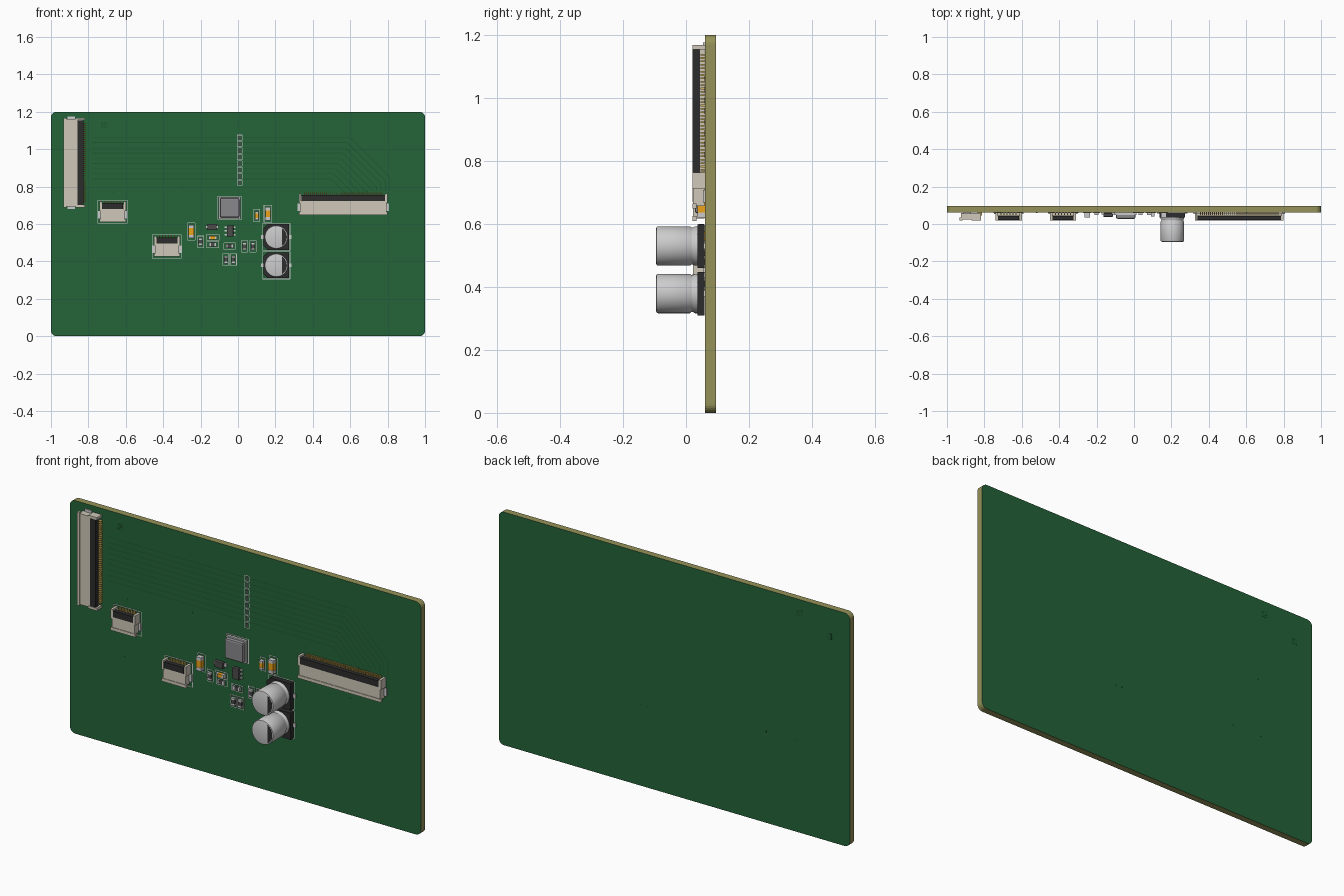
import bpy, bmesh
from math import sin, cos, pi, radians
from mathutils import Matrix

if "Cube" in bpy.data.objects:
    bpy.data.objects.remove(bpy.data.objects["Cube"])

FRONT, BACK = 0.061, 0.095     # board faces along y


def mat(name, r, g, b):
    m = bpy.data.materials.new(name)
    m.diffuse_color = (r, g, b, 1)
    m.use_nodes = True
    m.node_tree.nodes["Principled BSDF"].inputs["Base Color"].default_value = m.diffuse_color
    return m


GREEN = mat("solder_mask", 0.018, 0.125, 0.04)
TRACE = mat("trace_green", 0.012, 0.095, 0.03)
EDGE = mat("fibreglass", 0.30, 0.29, 0.10)
WHITE = mat("silkscreen", 0.75, 0.78, 0.75)
BEIGE = mat("beige_plastic", 0.62, 0.58, 0.48)
BLACK = mat("black_plastic", 0.025, 0.025, 0.025)
GOLD = mat("gold", 0.65, 0.45, 0.10)
ORANGE = mat("ceramic_orange", 0.85, 0.36, 0.01)
TIN = mat("tin", 0.55, 0.55, 0.55)
CAN = mat("aluminium", 0.62, 0.62, 0.63)
DARK = mat("dark_grey", 0.07, 0.07, 0.07)
FERRITE = mat("ferrite", 0.25, 0.25, 0.26)


def finish(name, bm, material, bevel=0, smooth=False):
    bmesh.ops.recalc_face_normals(bm, faces=bm.faces)
    me = bpy.data.meshes.new(name)
    bm.to_mesh(me)
    bm.free()
    ob = bpy.data.objects.new(name, me)
    bpy.context.collection.objects.link(ob)
    me.materials.append(material)
    if bevel:
        mod = ob.modifiers.new("bevel", "BEVEL")
        mod.width, mod.segments = bevel, 2
    if smooth:
        bpy.ops.object.select_all(action='DESELECT')
        ob.select_set(True)
        bpy.context.view_layer.objects.active = ob
        bpy.ops.object.shade_smooth_by_angle(angle=radians(35))
    return ob


def boxes(name, items, material, matrix=Matrix(), bevel=0):
    """One object from boxes given as (x0, x1, y0, y1, z0, z1)."""
    bm = bmesh.new()
    for x0, x1, y0, y1, z0, z1 in items:
        m = Matrix.Translation(((x0 + x1) / 2, (y0 + y1) / 2, (z0 + z1) / 2))
        s = Matrix.Diagonal((x1 - x0, y1 - y0, z1 - z0, 1))
        bmesh.ops.create_cube(bm, size=1, matrix=matrix @ m @ s)
    return finish(name, bm, material, bevel)


def plate(name, pts, y0, y1, material):
    """Outline in x, z extruded from y0 to y1."""
    bm = bmesh.new()
    f = bm.faces.new([bm.verts.new((x, y0, z)) for x, z in pts])
    r = bmesh.ops.extrude_face_region(bm, geom=[f])
    verts = [v for v in r["geom"] if isinstance(v, bmesh.types.BMVert)]
    bmesh.ops.translate(bm, verts=verts, vec=(0, y1 - y0, 0))
    return finish(name, bm, material)


# Board with rounded corners, green faces and bare edge
R, outline = 0.03, []
for cx, cz, a0 in ((1 - R, 1.2 - R, 0), (R - 1, 1.2 - R, 90), (R - 1, R, 180), (1 - R, R, 270)):
    outline += [(cx + R * cos(radians(a0 + 15 * i)), cz + R * sin(radians(a0 + 15 * i))) for i in range(7)]
board = plate("circuit_board", outline, FRONT, BACK, EDGE)
board.data.materials.append(GREEN)
for p in board.data.polygons:
    p.material_index = int(abs(p.normal.y) > 0.9)

# Copper traces fanning from the long connector to the right
bm = bmesh.new()
for i in range(9):
    z, d = 0.84 + 0.028 * i, 0.024 * i
    path = [(-0.78, z), (0.50 + d / 2, z), (0.62 + d, z - 0.12 - d / 2), (0.62 + d, 0.78)]
    for (xa, za), (xb, zb) in zip(path, path[1:]):
        dx, dz = xb - xa, zb - za
        n = 0.002 / (dx * dx + dz * dz) ** 0.5
        bm.faces.new([bm.verts.new((x + s * -dz * n, FRONT - 0.0008, zz + s * dx * n))
                      for x, zz, s in ((xa, za, 1), (xb, zb, 1), (xb, zb, -1), (xa, za, -1))])
finish("traces", bm, TRACE)

# Via clusters and vias visible on both faces
vias = [(cx + 0.012 * i, cz + 0.012 * j) for cx, cz in ((-0.716, 1.13), (-0.89, 1.055))
        for i in (-1, 0, 1) for j in (-1, 0, 1)]
vias += [(-0.67, 0.77), (-0.52, 0.47), (-0.69, 0.47), (0.15, 0.42), (0.19, 0.42), (0.6, 0.6), (-0.3, 0.8)]
boxes("vias", [(x - .004, x + .004, FRONT - .001, BACK + .0005, z - .004, z + .004) for x, z in vias], TRACE)


# Ribbon connectors: pins point to local +z
def connector(name, x, z, w, h, pins, turn=0):
    m = Matrix.Translation((x, 0, z)) @ Matrix.Rotation(radians(turn), 4, 'Y')
    a, b = w / 2, h / 2
    body = [(-a + .006, a - .006, .023, .058, -b + .008, b - .04),
            (-a, a, .020, .034, -b, -b + .016),
            (-a + .006, a - .006, .045, .058, b - .04, b - .012)]
    for s in (-1, 1):
        e = sorted((s * a, s * (a - .013)))
        body.append((e[0], e[1], .020, .060, b - .05, b))
    boxes(name + "_housing", body, BEIGE, m)
    boxes(name + "_latch", [(-a + .014, a - .014, .021, .044, b - .04, b - .008)], BLACK, m)
    step = (w - .06) / (pins - 1)
    boxes(name + "_pins", [(-a + .03 + i * step - .0025, -a + .03 + i * step + .0025, .046, .0605,
                            b - .02, b + .004) for i in range(pins)], GOLD, m)
    boxes(name + "_tabs", [(s * a - .008, s * a + .008, .054, .0605, -b + .02, -b + .06)
                           for s in (-1, 1)], TIN, m)


connector("camera_side_connector", -0.875, 0.928, 0.48, 0.115, 40, 90)
connector("touch_connector_upper", -0.67, 0.665, 0.14, 0.11, 6)
connector("touch_connector_lower", -0.38, 0.48, 0.14, 0.11, 6)
connector("display_connector", 0.5625, 0.706, 0.475, 0.115, 40)

# Power inductor
ix, iz = -0.045, 0.686
boxes("inductor_base", [(ix - .058, ix + .058, .048, .0605, iz - .058, iz + .058)], TIN)
boxes("inductor_core", [(ix - .052, ix + .052, .028, .055, iz - .052, iz + .052)], FERRITE, bevel=.008)

# Electrolytic capacitors
profile = [(0.056, -.095), (0.0605, -.0935), (0.0625, -.089), (0.0625, .012), (0.059, .017),
           (0.059, .023), (0.0625, .028), (0.0625, .037)]
N = 48
for n, cz in (("upper", 0.53), ("lower", 0.379)):
    cx, h, c = 0.205, 0.069, 0.022
    bm = bmesh.new()
    rings = [[bm.verts.new((cx + r * cos(2 * pi * i / N), y, cz + r * sin(2 * pi * i / N)))
              for i in range(N)] for r, y in profile]
    for ra, rb in zip(rings, rings[1:]):
        for i in range(N):
            bm.faces.new((ra[i], ra[(i + 1) % N], rb[(i + 1) % N], rb[i]))
    bm.faces.new(rings[0])
    bm.faces.new(rings[-1])
    finish(n + "_capacitor_can", bm, CAN, smooth=True)
    plate(n + "_capacitor_base", [(cx + h, cz - h), (cx + h, cz + h), (cx - h + c, cz + h), (cx - h, cz + h - c),
                                  (cx - h, cz - h + c), (cx - h + c, cz - h)], .036, .059, BLACK)
    # polarity mark on the end of the can
    arc = [radians(-58 + 116 * i / 14) for i in range(15)]
    plate(n + "_capacitor_mark", [(cx + .056 * cos(a), cz + .056 * sin(a)) for a in arc],
          -.0955, -.094, BLACK)
    boxes(n + "_capacitor_leads", [(cx + s * .06 - .022, cx + s * .06 + .022, .056, .0605, cz - .01, cz + .01)
                                   for s in (-1, 1)], TIN)

silk = []


def frame(x, z, w, h, t=.003):
    y0, y1, a, b = FRONT - .0012, FRONT, w / 2, h / 2
    for s in (-1, 1):
        silk.append((x + s * a - t / 2, x + s * a + t / 2, y0, y1, z - b, z + b))
        silk.append((x - a, x + a, y0, y1, z + s * b - t / 2, z + s * b + t / 2))


# Chip parts: body with two tinned ends, printed outline
def chip(name, x, z, w, l, y, material, turn=0):
    m = Matrix.Translation((x, 0, z)) @ Matrix.Rotation(radians(turn), 4, 'Y')
    a, b, e = w / 2, l / 2, l * .24
    boxes(name + "_body", [(-a, a, y, .0605, -b + e, b - e)], material, m)
    boxes(name + "_ends", [(-a - .001, a + .001, y - .001, .0605, *sorted((s * b, s * (b - e))))
                           for s in (-1, 1)], TIN, m)
    fw, fl = w + .014, l + .022
    frame(x, z, *((fl, fw) if turn else (fw, fl)))


for i, (x, z, w, l, t) in enumerate([(-.25, .56, .028, .07, 0), (.16, .655, .028, .07, 0),
                                     (.10, .645, .018, .046, 0), (-.135, .527, .018, .046, 90)]):
    chip(f"ceramic_capacitor_{i + 1}", x, z, w, l, .037 if l > .05 else .042, ORANGE, t)
for i, (x, z, t) in enumerate([(-.20, .505, 0), (-.135, .49, 90), (-.045, .482, 90), (.035, .48, 0),
                               (.08, .48, 0), (-.065, .41, 0), (-.025, .41, 0)]):
    chip(f"resistor_{i + 1}", x, z, .02, .04, .05, DARK, t)

# Diode and driver chip
boxes("diode_body", [(-.163, -.115, .038, .058, .568, .600)], DARK, bevel=.003)
boxes("diode_leads", [(-.175, -.103, .052, .0605, .576, .592)], TIN)
boxes("driver_chip_body", [(-.06, -.025, .04, .058, .533, .593)], DARK, bevel=.003)
boxes("driver_chip_leads", [(-.072, -.013, .053, .0605, z - .004, z + .004)
                            for z in (.543, .563, .583)], TIN)

# Pad column on the upper middle of the board
pads = []
for i in range(8):
    z = 0.82 + 0.0345 * i
    frame(.009, z, .026, .029)
    pads += [(.003, .015, FRONT - .002, FRONT, z - .009, z + .009)]
boxes("pad_column", pads, DARK)

# Printed outlines round the larger parts
frame(ix, iz, .126, .126)
frame(-.38, .48, .158, .124)
frame(-.67, .665, .158, .124)
frame(.205, .53, .146, .146)
frame(.205, .379, .146, .146)
boxes("printed_outlines", silk, WHITE)
